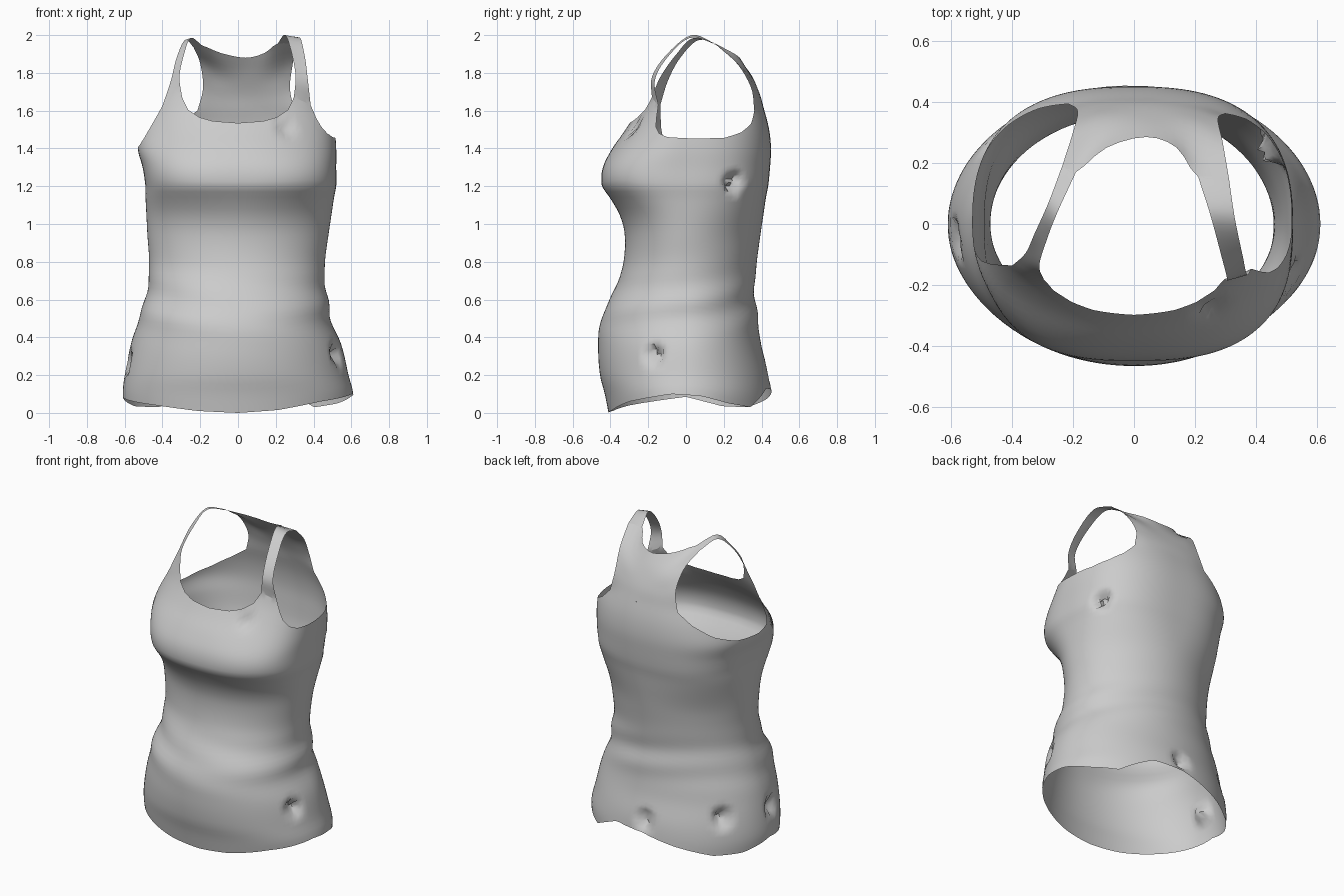
import bpy, bmesh, math, random
from mathutils import Vector

random.seed(4)
cube = bpy.data.objects.get("Cube")
if cube:
    bpy.data.objects.remove(cube)

# Body profile: height, left-hand width, right-hand width, front depth, back depth
PROFILE = [
    (0.0, .60, .60, .41, .46), (.1, .61, .61, .43, .455), (.2, .60, .585, .455, .44),
    (.35, .57, .55, .465, .40), (.5, .525, .49, .45, .38), (.6, .49, .475, .40, .365),
    (.7, .475, .46, .36, .365), (.8, .47, .46, .33, .375), (.95, .48, .48, .325, .395),
    (1.05, .485, .495, .352, .41), (1.15, .49, .51, .41, .425), (1.2, .49, .52, .445, .435),
    (1.3, .505, .52, .44, .445), (1.4, .53, .52, .39, .45), (1.5, .51, .51, .32, .44),
    (1.6, .48, .48, .26, .415), (1.7, .46, .46, .22, .38)]

# Edge heights by angle: 0 is the front centre, 90 the +x side, 180 the back
HEM = [(0, 0), (20, .015), (45, .06), (80, .1), (100, .09), (120, .05), (138, .03),
       (150, .085), (160, .13), (180, .12), (200, .075), (225, .03), (245, .035),
       (270, .085), (315, .04), (340, .01), (360, 0)]
TOP = [(0, 1.535), (15, 1.545), (24, 1.565), (33, 1.605), (39, 1.67), (54, 1.63),
       (57, 1.56), (60, 1.515), (66, 1.48), (75, 1.46), (93, 1.453), (111, 1.455),
       (126, 1.485), (138, 1.53), (147, 1.6), (201, 1.6), (213, 1.53), (230, 1.46),
       (250, 1.415), (270, 1.4), (282, 1.42), (288, 1.45), (294, 1.51), (303, 1.63),
       (321, 1.67), (327, 1.605), (336, 1.565), (345, 1.545), (360, 1.535)]


def lookup(table, t, smooth=False):
    """Interpolate a table keyed by its first column."""
    t = min(max(t, table[0][0]), table[-1][0])
    i = next(k for k in range(len(table) - 1) if t <= table[k + 1][0])
    a, b = table[i], table[i + 1]
    h = b[0] - a[0]
    u = (t - a[0]) / h
    if not smooth:
        return [p + (q - p) * u for p, q in zip(a[1:], b[1:])]
    before, after = table[max(i - 1, 0)], table[min(i + 2, len(table) - 1)]
    out = []
    for k in range(1, len(a)):
        m0 = (b[k] - before[k]) / (b[0] - before[0]) * h
        m1 = (after[k] - a[k]) / (after[0] - a[0]) * h
        d = b[k] - a[k]
        out.append(a[k] + m0 * u + (3 * d - 2 * m0 - m1) * u * u + (m0 + m1 - 2 * d) * u ** 3)
    return out


def bump(z, centre, width):
    return math.exp(-((z - centre) / width) ** 2)


def section(deg, z):
    """Point on the body at an angle and a height: oval waist, squarer bust and shoulder blades."""
    left, right, front, back = lookup(PROFILE, z, True)
    s, c = math.sin(math.radians(deg)), math.cos(math.radians(deg))
    if c > 0:
        n = 2.04 + .65 * bump(z, 1.26, .15) + .15 * bump(z, .56, .12)
    else:
        chest = min(max((z - .9) / .35, 0), 1)
        n = 1.98 + .57 * chest * chest * (3 - 2 * chest)
    fold = bump(z, .58, .14) * .006 * math.sin(z * 30 + 3 * s + 2 * c)
    x = math.copysign(abs(s) ** (2 / n), s) * ((right if s > 0 else left) + fold)
    y = -math.copysign(abs(c) ** (2 / n), c) * ((front if c > 0 else back) + fold)
    return Vector((x, y, z))


def spline(points, n):
    """Evenly parametrised smooth curve through points."""
    p = [points[0] * 2 - points[1]] + list(points) + [points[-1] * 2 - points[-2]]
    out = []
    for j in range(n + 1):
        t = j / n * (len(points) - 1)
        i = min(int(t), len(points) - 2)
        u = t - i
        a, b, c, d = p[i:i + 4]
        out.append(.5 * (2 * b + (c - a) * u + (2 * a - 5 * b + 4 * c - d) * u * u
                         + (3 * b - a - 3 * c + d) * u ** 3))
    return out


bm = bmesh.new()


def add_grid(rows):
    verts = [[bm.verts.new(p) for p in row] for row in rows]
    for r0, r1 in zip(verts, verts[1:]):
        for j in range(len(r0) - 1):
            bm.faces.new((r0[j], r0[j + 1], r1[j + 1], r1[j]))


def patch(rows, nu, nv):
    """Smooth sheet through rows of control points."""
    lines = [spline(r, nu) for r in rows]
    columns = [spline(c, nv) for c in zip(*lines)]
    add_grid(list(zip(*columns)))


# Body: rows meet at the underbust line, then follow the neck and arm openings
LOWER, UPPER, BUST, STEP = 40, 14, 1.2, 3
body = []
for k in range(LOWER + UPPER + 1):
    row = []
    for deg in range(0, 361, STEP):
        hem, top = lookup(HEM, deg)[0], lookup(TOP, deg)[0]
        if k <= LOWER:
            z = hem + (BUST - hem) * k / LOWER
        else:
            z = BUST + (top - BUST) * (k - LOWER) / UPPER
        row.append(section(deg, z))
    body.append(row)
add_grid(body)


def vecs(*points):
    return [Vector(p) for p in points]


# Shoulder straps, from the body's front edge to the yoke
def strap(angles, outer, inner):
    base = [section(a, lookup(TOP, a)[0]) for a in angles]
    patch([base] + [[o, (o + i) / 2, i] for o, i in zip(outer, inner)], 6, 20)


right_outer = vecs((.37, -.165, 1.76), (.355, -.1, 1.88), (.33, .02, 1.985), (.31, .155, 1.955))
right_inner = vecs((.305, -.18, 1.78), (.285, -.1, 1.9), (.25, .03, 2.0), (.21, .155, 1.955))
left_outer = vecs((-.355, -.095, 1.76), (-.325, -.03, 1.88), (-.28, .07, 1.975), (-.235, .19, 1.935))
left_inner = vecs((-.31, -.135, 1.78), (-.285, -.05, 1.9), (-.25, .04, 1.985), (-.19, .17, 1.945))
strap((54, 46.5, 39), right_outer, right_inner)
strap((303, 312, 321), left_outer, left_inner)


# Back yoke, between the arm openings and up to the neckline
def arc(a, b, mid):
    a, b, mid = vecs(a, b, mid)
    return [a.lerp(b, s) + (mid - (a + b) / 2) * 4 * s * (1 - s)
            for s in (0, .15, .33, .5, .67, .85, 1)]


neckline = ([left_outer[-1], left_inner[-1]]
            + vecs((-.09, .25, 1.905), (.04, .285, 1.88), (.14, .25, 1.905))
            + [right_inner[-1], right_outer[-1]])
patch([neckline,
       arc((-.2, .30, 1.85), (.29, .27, 1.85), (.04, .34, 1.79)),
       arc((-.185, .37, 1.72), (.275, .345, 1.72), (.04, .388, 1.69)),
       [section(201 - 9 * i, 1.6) for i in range(7)]], 18, 14)

bmesh.ops.remove_doubles(bm, verts=bm.verts, dist=.006)
bmesh.ops.recalc_face_normals(bm, faces=bm.faces)

# Puckered dents in the cloth: centre and depth
DENTS = [((.26, -.3, 1.52), .05), ((.54, -.17, .31), .1), ((.46, .25, 1.22), .1),
         ((-.46, .27, .26), .1), ((-.58, -.05, .26), .1), ((0, .43, .19), .08)]
for v in bm.verts:
    for centre, depth in DENTS:
        near = 1 - (v.co - Vector(centre)).length / .075
        if near > 0:
            inward = Vector((-v.co.x, -v.co.y, 0)).normalized()
            v.co += inward * near * depth * random.uniform(.3, 1)

mesh = bpy.data.meshes.new("tank_top")
bm.to_mesh(mesh)
bm.free()
tank_top = bpy.data.objects.new("tank_top", mesh)
bpy.context.collection.objects.link(tank_top)

# Plain grey cloth
cloth = bpy.data.materials.new("grey_cloth")
cloth.use_nodes = True
grey = (.6, .6, .6, 1)
cloth.diffuse_color = grey
cloth.node_tree.nodes["Principled BSDF"].inputs["Base Color"].default_value = grey
mesh.materials.append(cloth)

bpy.context.view_layer.objects.active = tank_top
tank_top.select_set(True)
bpy.ops.object.shade_smooth_by_angle(angle=math.radians(50))
